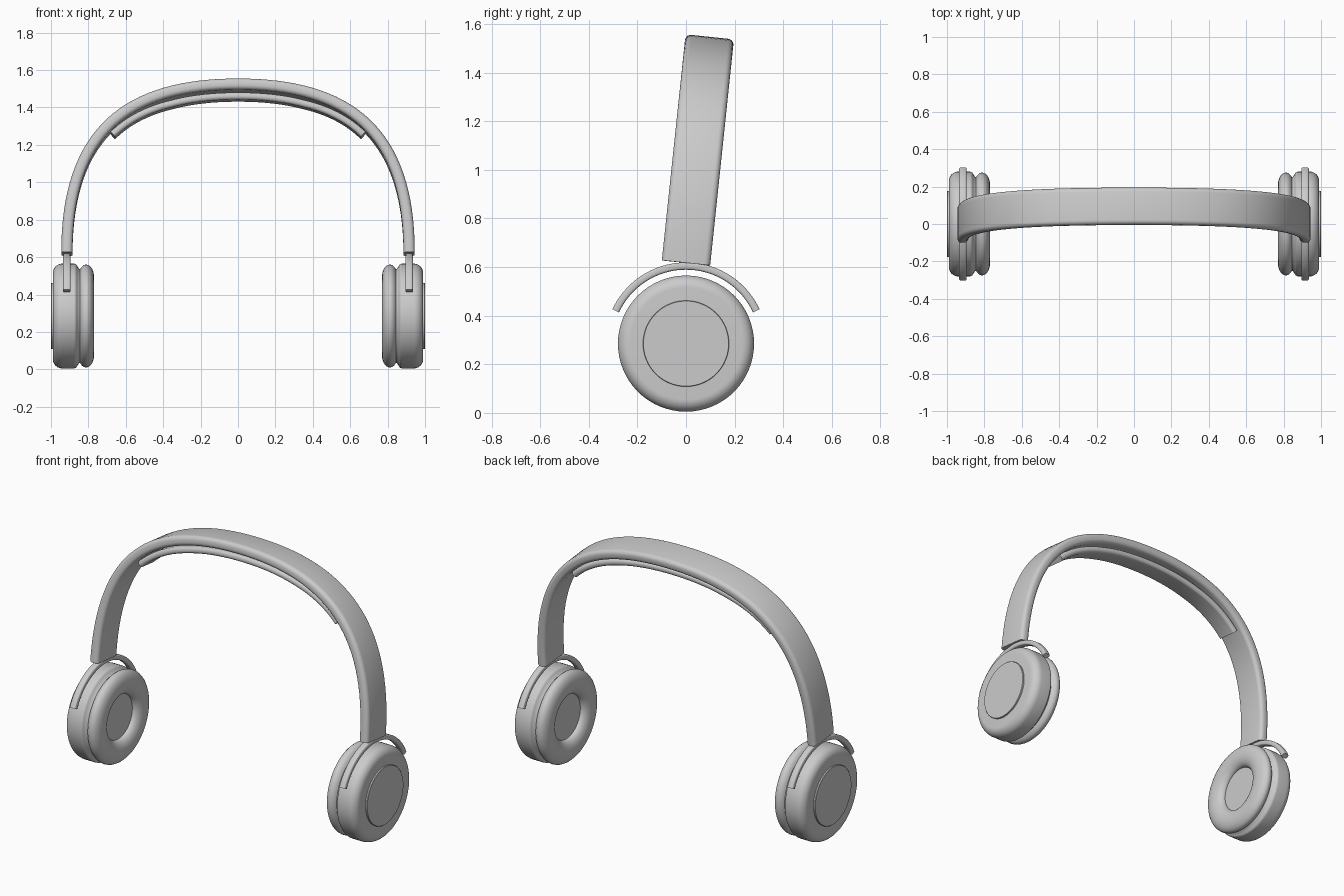
import bpy, bmesh, math
from mathutils import Vector, Matrix

if "Cube" in bpy.data.objects:
    bpy.data.objects.remove(bpy.data.objects["Cube"])

grey = bpy.data.materials.new("light grey")
grey.diffuse_color = (0.6, 0.6, 0.6, 1)
grey.use_nodes = True
grey.node_tree.nodes["Principled BSDF"].inputs["Base Color"].default_value = grey.diffuse_color


def finish(name, bm, angle=40):
    bmesh.ops.recalc_face_normals(bm, faces=bm.faces)
    me = bpy.data.meshes.new(name)
    bm.to_mesh(me)
    bm.free()
    ob = bpy.data.objects.new(name, me)
    bpy.context.collection.objects.link(ob)
    me.materials.append(grey)
    bpy.ops.object.select_all(action='DESELECT')
    ob.select_set(True)
    bpy.context.view_layer.objects.active = ob
    bpy.ops.object.shade_smooth_by_angle(angle=math.radians(angle))
    return ob


def rounded_rect(w, h, r, n=5):
    """Closed section with corner arcs; u across the width, v through the thickness."""
    pts = []
    for k, (sx, sy) in enumerate([(1, 1), (-1, 1), (-1, -1), (1, -1)]):
        for i in range(n + 1):
            a = math.pi / 2 * (k + i / n)
            pts.append((sx * (w / 2 - r) + r * math.cos(a), sy * (h / 2 - r) + r * math.sin(a)))
    return pts


def sweep(name, path, width_dir, section, angle=40):
    """Sweep a section along a planar path and cap both ends."""
    bm = bmesh.new()
    rings = []
    for i, p in enumerate(path):
        t = (path[min(i + 1, len(path) - 1)] - path[max(i - 1, 0)]).normalized()
        nrm = width_dir.cross(t)
        rings.append([bm.verts.new(p + width_dir * u + nrm * v) for u, v in section])
    m = len(section)
    for a, b in zip(rings, rings[1:]):
        for j in range(m):
            bm.faces.new((a[j], a[(j + 1) % m], b[(j + 1) % m], b[j]))
    bm.faces.new(rings[0])
    bm.faces.new(rings[-1])
    return finish(name, bm, angle)


def lathe(name, profile, side, steps=64):
    """Turn an (x, radius) profile about the ear cup axis."""
    bm = bmesh.new()
    vs = [bm.verts.new((side * x, 0, 0.285 + r)) for x, r in profile]
    es = [bm.edges.new(e) for e in zip(vs, vs[1:])]
    bmesh.ops.spin(bm, geom=vs + es, axis=(1, 0, 0), cent=(0, 0, 0.285),
                   angle=2 * math.pi, steps=steps, use_duplicate=False)
    bmesh.ops.remove_doubles(bm, verts=bm.verts, dist=1e-5)
    return finish(name, bm)


def arc(cx, cr, rx, rr, a0, a1, n):
    return [(cx + rx * math.cos(math.radians(a0 + (a1 - a0) * i / n)),
             cr + rr * math.sin(math.radians(a0 + (a1 - a0) * i / n))) for i in range(n + 1)]


# Headband centre line in its own plane, leaning back six degrees
PIVOT = Vector((0, 0, 0.617))
LEAN = Matrix.Rotation(math.radians(-6), 3, 'X')
ctrl = [Vector(p) for p in ((0.915, 0, 0), (0.915, 0, 0.655), (0.59, 0, 0.905), (0, 0, 0.905))]


def bezier(t):
    s = 1 - t
    return ctrl[0] * s**3 + ctrl[1] * 3 * s * s * t + ctrl[2] * 3 * s * t * t + ctrl[3] * t**3


def arch(t0, offset):
    """Mirrored arch from parameter t0, moved inward by offset(t)."""
    half = []
    for i in range(33):
        t = t0 + (1 - t0) * i / 32
        d = (bezier(min(t + 1e-3, 1)) - bezier(t - 1e-3)).normalized()
        half.append(bezier(t) + Vector((-d.z, 0, d.x)) * offset(t))
    half[-1].x = 0
    full = half + [Vector((-p.x, 0, p.z)) for p in reversed(half[:-1])]
    return [LEAN @ p + PIVOT for p in full]


across = LEAN @ Vector((0, 1, 0))
sweep("headband", arch(0, lambda t: 0), across, rounded_rect(0.2, 0.06, 0.024))
sweep("headband_cushion", arch(0.47, lambda t: 0.05 + 0.012 * min(1, (t - 0.47) / 0.3)),
      across, rounded_rect(0.14, 0.038, 0.017))

for side, label in ((1, "right"), (-1, "left")):
    # Ear cup shell with a wide outer fillet and a narrower inner neck
    shell = ([(0.83, 0), (0.83, 0.245), (0.85, 0.252)] + arc(0.878, 0.262, 0.018, 0.018, 150, 90, 5)
             + arc(0.94, 0.23, 0.05, 0.05, 90, 0, 10) + [(0.99, 0)])
    lathe(label + "_ear_cup", shell, side)
    # Thin round cap on the outer face
    lathe(label + "_cap", [(0.985, 0.177), (0.998, 0.177), (1.0, 0.175), (1.0, 0)], side)
    # Soft ring cushion and the recessed speaker disc
    ring = arc(0.812, 0.205, 0.043, 0.07, 0, 360, 28)
    lathe(label + "_ear_cushion", ring, side)
    lathe(label + "_speaker_disc", [(0.812, 0), (0.812, 0.15), (0.835, 0.15)], side)
    # Curved fork over the cup
    path = []
    for i in range(41):
        a = math.radians(25 + 130 * i / 40)
        path.append(Vector((side * 0.915, 0.319 * math.cos(a), 0.285 + 0.319 * math.sin(a))))
    sweep(label + "_fork", path, Vector((1, 0, 0)), rounded_rect(0.04, 0.03, 0.009, 3))
